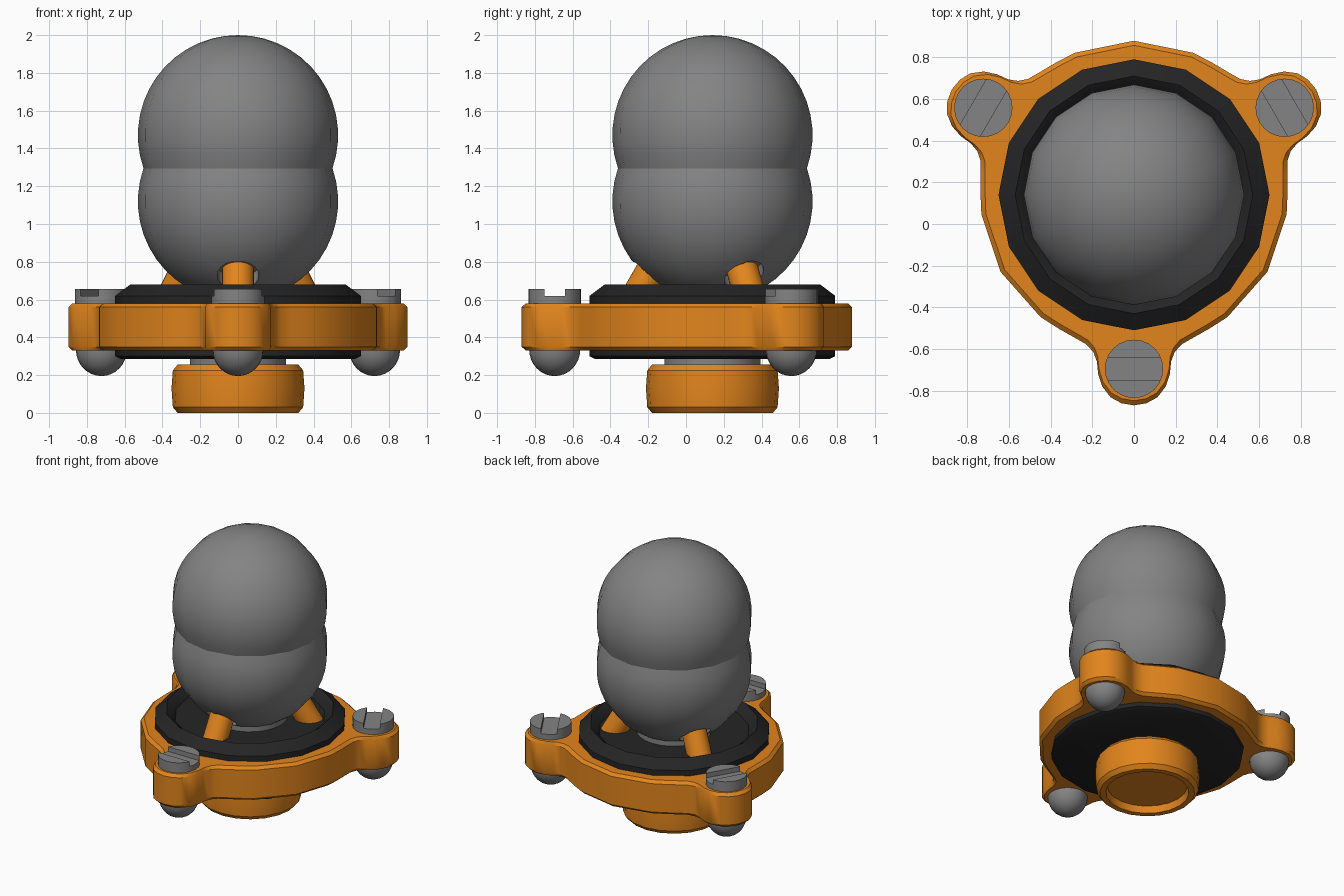
import bpy, bmesh, math
from mathutils import Vector, Matrix

if "Cube" in bpy.data.objects:
    bpy.data.objects.remove(bpy.data.objects["Cube"])

CY = 0.14  # y of the main axis


def material(name, rgb):
    m = bpy.data.materials.new(name)
    m.diffuse_color = (*rgb, 1)
    m.use_nodes = True
    m.node_tree.nodes["Principled BSDF"].inputs["Base Color"].default_value = m.diffuse_color
    return m


ORANGE = material("orange", (0.76, 0.235, 0.012))
BLACK = material("black", (0.018, 0.018, 0.018))
GREY = material("dark_grey", (0.23, 0.23, 0.23))


def smooth(ob, angle=30):
    bpy.ops.object.select_all(action='DESELECT')
    ob.select_set(True)
    bpy.context.view_layer.objects.active = ob
    bpy.ops.object.shade_smooth_by_angle(angle=math.radians(angle))


def finish(name, bm, mat):
    bmesh.ops.remove_doubles(bm, verts=bm.verts, dist=1e-5)
    bmesh.ops.recalc_face_normals(bm, faces=bm.faces)
    me = bpy.data.meshes.new(name)
    bm.to_mesh(me)
    bm.free()
    ob = bpy.data.objects.new(name, me)
    bpy.context.collection.objects.link(ob)
    me.materials.append(mat)
    smooth(ob)
    return ob


def loft(name, loops, mat, closed=False):
    """Skin a list of equally long point loops."""
    bm = bmesh.new()
    rows = [[bm.verts.new(p) for p in loop] for loop in loops]
    pairs = list(zip(rows, rows[1:])) + ([(rows[-1], rows[0])] if closed else [])
    for a, b in pairs:
        for i in range(len(a)):
            j = (i + 1) % len(a)
            bm.faces.new((a[i], a[j], b[j], b[i]))
    bmesh.ops.remove_doubles(bm, verts=bm.verts, dist=1e-5)
    bmesh.ops.dissolve_degenerate(bm, edges=bm.edges, dist=1e-5)
    return finish(name, bm, mat)


def lathe(name, profile, mat, n=16, x=0, y=CY):
    """Turn (radius, z) points around a vertical axis."""
    ang = [2 * math.pi * i / n for i in range(n)]
    return loft(name, [[(x + r * math.cos(a), y + r * math.sin(a), z) for a in ang]
                       for r, z in profile], mat)


def rod(name, p, q, r, mat, n=20):
    p, q = Vector(p), Vector(q)
    bm = bmesh.new()
    rot = (q - p).to_track_quat('Z', 'Y').to_matrix().to_4x4()
    bmesh.ops.create_cone(bm, cap_ends=True, segments=n, radius1=r, radius2=r,
                          depth=(q - p).length,
                          matrix=Matrix.Translation((p + q) / 2) @ rot)
    return finish(name, bm, mat)


def cut(ob, cutter, angle=30):
    """Subtract the cutter, then shade the result again."""
    m = ob.modifiers.new("cut", 'BOOLEAN')
    m.object = cutter
    m.solver = 'EXACT'
    bpy.context.view_layer.objects.active = ob
    bpy.ops.object.modifier_apply(modifier=m.name)
    bpy.data.objects.remove(cutter)
    smooth(ob, angle)


def polar(radius, angle, z):
    return (radius * math.cos(angle), CY + radius * math.sin(angle), z)


LOBES = [math.radians(a) for a in (-90, 30, 150)]

# ball in two domes that meet at a seam
R, LOW, HIGH = 0.53, 1.12, 1.47
t = math.asin((HIGH - LOW) / 2 / R)
N = 14
arc = [-math.pi / 2 + (t + math.pi / 2) * i / N for i in range(N + 1)]
prof = [(0, LOW - R)] + [(R * math.cos(a), LOW + R * math.sin(a)) for a in arc[1:]]
seam = [(0, prof[-1][1])]
ball = lathe("lower_ball", prof + seam, GREY)
lathe("upper_ball", [(r, LOW + HIGH - z) for r, z in prof] + seam, GREY)

# neck between the foot and the ball
lathe("neck", [(0, 0.2), (0.255, 0.2), (0.255, 0.66), (0, 0.66)], GREY, n=24)

# black bearing dish
lathe("dish", [(0, 0.285), (0.62, 0.285), (0.65, 0.30), (0.65, 0.62), (0.57, 0.68),
               (0.53, 0.65), (0.51, 0.62), (0, 0.62)], BLACK)

# foot with a recessed underside
lathe("foot", [(0, 0.05), (0.27, 0.05), (0.28, 0.0), (0.32, 0.0), (0.345, 0.03),
               (0.352, 0.13), (0.345, 0.225), (0.32, 0.255), (0, 0.255)], ORANGE, n=20)

# three-lobed flange: half a lobe, mirrored and turned three times
half = [(0, 1.01), (0.06, 1.0), (0.112, 0.972), (0.152, 0.92), (0.172, 0.86),
        (0.178, 0.80), (0.195, 0.755), (0.228, 0.718), (0.28, 0.688),
        (0.36, 0.643), (0.448, 0.587)]
lobe = [(-x, y) for x, y in reversed(half[1:])] + half + [(0.64, 0.37)]
outline = []
for a in reversed(LOBES):
    for x, y in lobe:
        outline.append((math.hypot(x, y), a - math.atan2(x, y)))


def ring(z, inset=0.0, radius=None):
    return [polar(radius or r - inset, a, z) for r, a in outline]


loft("flange", [ring(0.33, radius=0.63), ring(0.33, 0.022), ring(0.35),
                ring(0.56), ring(0.58, 0.022), ring(0.58, radius=0.63)],
     ORANGE, closed=True)

for i, a in enumerate(LOBES, 1):
    # tilted support pin, with its socket in the ball
    base, end = polar(0.442, a, 0.54), polar(0.317, a, 0.757)
    rod(f"support_pin_{i}", base, end, 0.085, ORANGE)
    deep = Vector(end) + (Vector(end) - Vector(base)) * 0.1
    cut(ball, rod("socket_cutter", base, deep, 0.11, GREY), 26)

    # slotted screw head
    x, y, _ = polar(0.835, a, 0)
    head = rod(f"screw_head_{i}", (x, y, 0.56), (x, y, 0.655), 0.14, GREY, 24)
    bm = bmesh.new()
    bmesh.ops.create_cube(bm, size=1, matrix=Matrix.Translation((x, y, 0.67))
                          @ Matrix.Rotation(a + math.pi / 2, 4, 'Z')
                          @ Matrix.Diagonal((0.4, 0.11, 0.1, 1)))
    cut(head, finish("slot_cutter", bm, GREY))

    # rounded screw end below the flange
    dome = [(0, 0.36), (0.135, 0.36)]
    dome += [(0.135 * math.cos(k * math.pi / 16), 0.335 - 0.14 * math.sin(k * math.pi / 16))
             for k in range(8)] + [(0, 0.195)]
    lathe(f"screw_end_{i}", dome, GREY, n=24, x=x, y=y)
